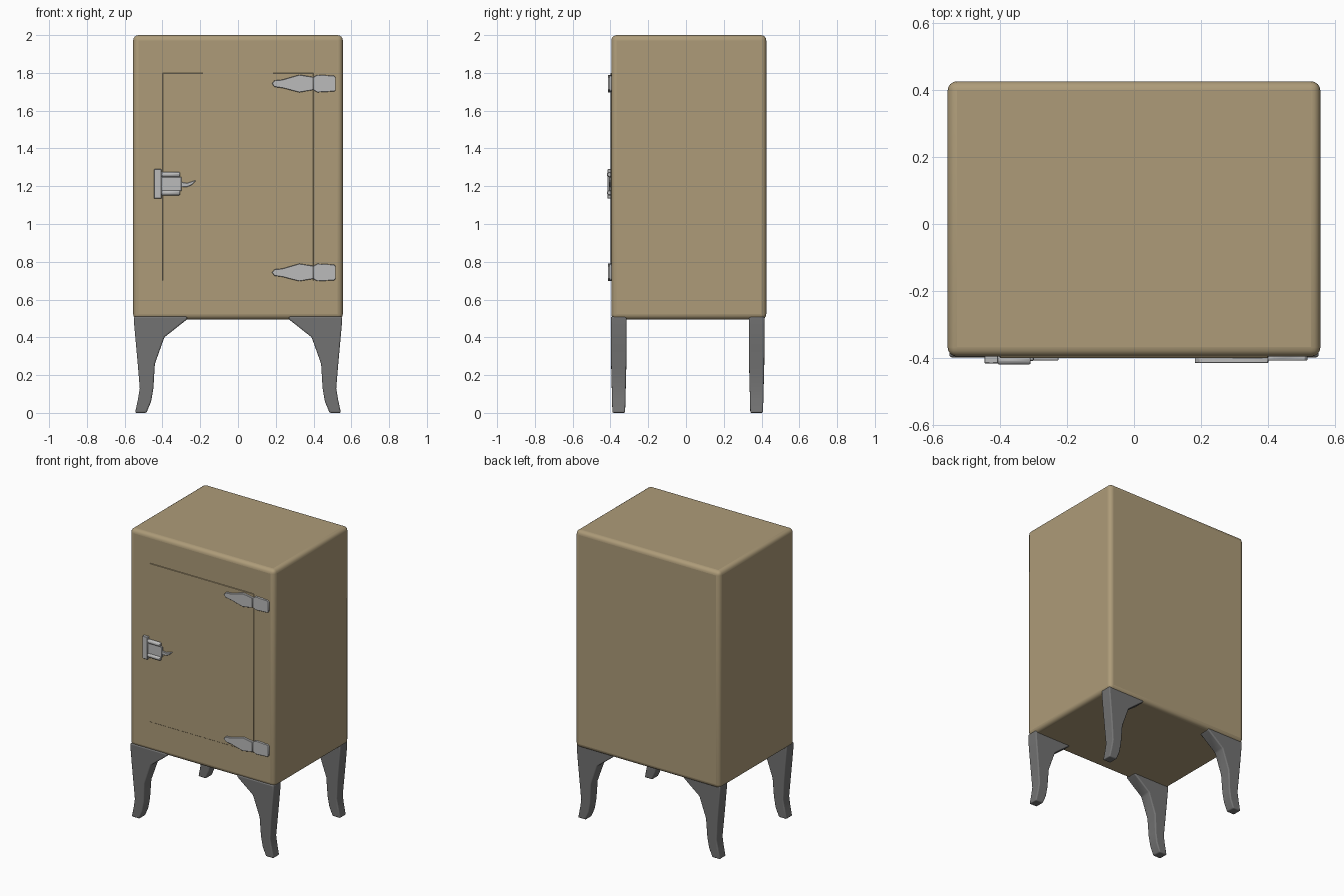
import bpy, bmesh, math
from mathutils import Vector

if "Cube" in bpy.data.objects:
    bpy.data.objects.remove(bpy.data.objects["Cube"])


def material(name, rgb):
    m = bpy.data.materials.new(name)
    m.diffuse_color = (*rgb, 1)
    m.use_nodes = True
    m.node_tree.nodes["Principled BSDF"].inputs["Base Color"].default_value = m.diffuse_color
    return m


TAN = material("tan_enamel", (0.42, 0.33, 0.19))
IRON = material("dark_iron", (0.17, 0.17, 0.17))
STEEL = material("steel", (0.5, 0.5, 0.5))


def finish(name, bm, mat, bevel=0.0, segments=2, angle=30):
    bmesh.ops.recalc_face_normals(bm, faces=bm.faces)
    me = bpy.data.meshes.new(name)
    bm.to_mesh(me)
    bm.free()
    ob = bpy.data.objects.new(name, me)
    bpy.context.collection.objects.link(ob)
    me.materials.append(mat)
    if bevel:
        b = ob.modifiers.new("bevel", 'BEVEL')
        b.width, b.segments = bevel, segments
        b.limit_method = 'ANGLE'
        b.angle_limit = math.radians(angle)
    bpy.ops.object.select_all(action='DESELECT')
    ob.select_set(True)
    bpy.context.view_layer.objects.active = ob
    bpy.ops.object.shade_smooth_by_angle(angle=math.radians(35))
    return ob


def box(name, lo, hi, mat, bevel=0.0, segments=2):
    bm = bmesh.new()
    bmesh.ops.create_cube(bm, size=1)
    for v in bm.verts:
        v.co = [lo[i] + (v.co[i] + 0.5) * (hi[i] - lo[i]) for i in range(3)]
    return finish(name, bm, mat, bevel, segments)


def prism(name, points, y0, y1, mat, bevel=0.0, segments=2, taper=None, mirror=1):
    """Extrude an x-z outline from y0 to y1, optionally narrowing towards the floor."""
    bm = bmesh.new()
    face = bm.faces.new([bm.verts.new((x * mirror, y0, z)) for x, z in points])
    ext = bmesh.ops.extrude_face_region(bm, geom=[face])
    for v in ext["geom"]:
        if isinstance(v, bmesh.types.BMVert):
            v.co.y = y1
    if taper:
        mid = (y0 + y1) / 2
        for v in bm.verts:
            s = taper + (1 - taper) * min(1, v.co.z / 0.3)
            v.co.y = mid + (v.co.y - mid) * s
    return finish(name, bm, mat, bevel, segments)


# Cabinet and slightly proud door
box("cabinet", (-0.555, -0.395, 0.495), (0.555, 0.425, 2.0), TAN, 0.028, 4)
box("door", (-0.4, -0.399, 0.7), (0.4, -0.36, 1.8), TAN, 0.002, 1)

# Four cabriole legs, mirrored left to right
leg = [(0.55, 0.51), (0.55, 0.47), (0.54, 0.36), (0.53, 0.25), (0.52, 0.13),
       (0.53, 0.07), (0.545, 0.0), (0.485, 0.0), (0.46, 0.06), (0.448, 0.13),
       (0.44, 0.26), (0.39, 0.4), (0.27, 0.495), (0.27, 0.51)]
for depth, y0, y1 in (("front", -0.397, -0.315), ("back", 0.333, 0.415)):
    for side, s in (("left", -1), ("right", 1)):
        prism(f"{depth}_{side}_leg", leg, y0, y1, IRON, 0.016, 3, 0.82, s)

# Strap hinges: long leaf on the door, plate on the frame
leaf = [(0.18, 1.743), (0.193, 1.76), (0.235, 1.764), (0.325, 1.79), (0.4, 1.778),
        (0.4, 1.71), (0.325, 1.697), (0.235, 1.72), (0.193, 1.726)]
plate = [(0.385, 1.743), (0.395, 1.775), (0.42, 1.79), (0.51, 1.785), (0.517, 1.775),
         (0.517, 1.71), (0.51, 1.702), (0.42, 1.697), (0.395, 1.712)]
for level, dz in (("upper", 0), ("lower", -1)):
    prism(f"{level}_hinge_leaf", [(x, z + dz) for x, z in leaf],
          -0.414, -0.385, STEEL, 0.002, 1)
    prism(f"{level}_hinge_plate", [(x, z + dz) for x, z in plate],
          -0.406, -0.385, STEEL, 0.002, 1)

# Latch: keeper plate, body, two rods and a curved handle
box("latch_keeper", (-0.445, -0.415, 1.135), (-0.405, -0.385, 1.29), STEEL, 0.002, 1)
box("latch_body", (-0.407, -0.408, 1.175), (-0.298, -0.385, 1.25), STEEL, 0.003, 1)
for level, z in (("upper", 1.262), ("lower", 1.165)):
    bm = bmesh.new()
    bmesh.ops.create_cone(bm, cap_ends=True, segments=8, radius1=0.015, radius2=0.015, depth=0.098)
    for v in bm.verts:
        x, y, h = v.co
        v.co = Vector((h - 0.357, y - 0.405, z + x))
    finish(f"latch_{level}_rod", bm, STEEL, 0.004, 1)
handle = [(-0.3, 1.222), (-0.27, 1.217), (-0.245, 1.225), (-0.225, 1.232),
          (-0.225, 1.226), (-0.245, 1.207), (-0.27, 1.196), (-0.3, 1.195)]
prism("latch_handle", handle, -0.407, -0.39, STEEL, 0.002, 1)
